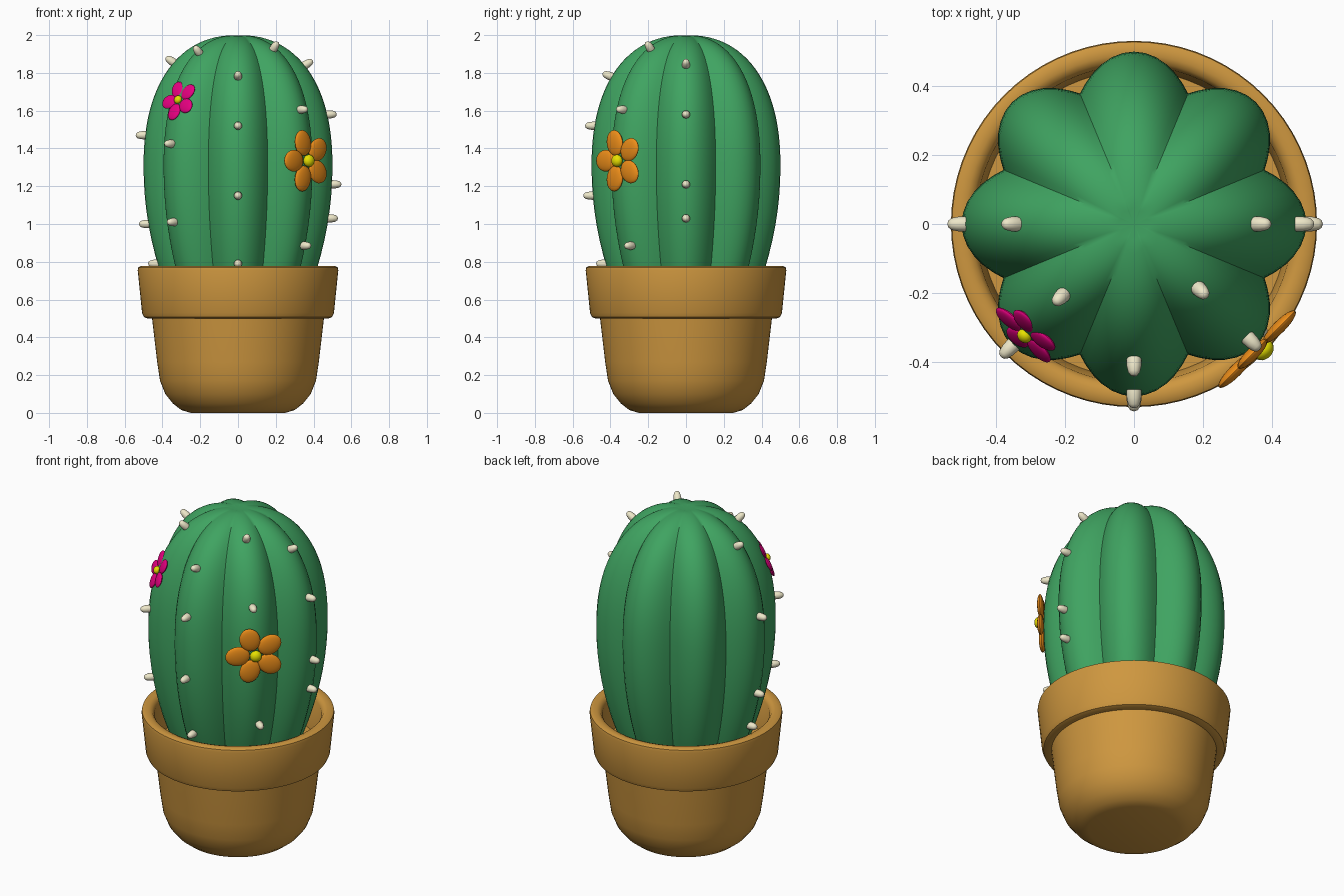
import bpy, bmesh
from math import sin, cos, pi, radians, degrees
from mathutils import Vector, Matrix

if "Cube" in bpy.data.objects:
    bpy.data.objects.remove(bpy.data.objects["Cube"])


def material(name, rgb):
    m = bpy.data.materials.new(name)
    m.diffuse_color = (*rgb, 1)
    m.use_nodes = True
    m.node_tree.nodes["Principled BSDF"].inputs["Base Color"].default_value = m.diffuse_color
    return m


GREEN = material("cactus_green", (0.05, 0.37, 0.12))
CLAY = material("clay", (0.62, 0.31, 0.05))
CREAM = material("cream", (0.85, 0.80, 0.58))
ORANGE = material("orange", (0.85, 0.27, 0.01))
PINK = material("pink", (0.80, 0.0, 0.22))
YELLOW = material("yellow", (0.80, 0.75, 0.0))


def finish(bm, name, mat, matrix=None, angle=40):
    bmesh.ops.recalc_face_normals(bm, faces=bm.faces)
    me = bpy.data.meshes.new(name)
    bm.to_mesh(me)
    bm.free()
    me.materials.append(mat)
    ob = bpy.data.objects.new(name, me)
    bpy.context.collection.objects.link(ob)
    if matrix:
        ob.matrix_world = matrix
    bpy.ops.object.select_all(action='DESELECT')
    ob.select_set(True)
    bpy.context.view_layer.objects.active = ob
    bpy.ops.object.shade_smooth_by_angle(angle=radians(angle))
    return ob


def lathe(name, profile, mat, sides, shape=lambda a: 1, matrix=None):
    """Stack rings from (radius, height) points; radius 0 makes a pole."""
    bm = bmesh.new()
    rings = []
    for r, z in profile:
        if r < 1e-4:
            rings.append([bm.verts.new((0, 0, z))] * sides)
        else:
            ring = []
            for i in range(sides):
                a = 2 * pi * i / sides
                k = r * shape(a)
                ring.append(bm.verts.new((k * cos(a), k * sin(a), z)))
            rings.append(ring)
    for lo, hi in zip(rings, rings[1:]):
        for i in range(sides):
            j = (i + 1) % sides
            bm.faces.new(list(dict.fromkeys((lo[i], lo[j], hi[j], hi[i]))))
    return finish(bm, name, mat, matrix)


def frame(pos, az, elev):
    """Local z points outward, local x to the viewer's right, local y up."""
    n = Vector((cos(az) * cos(elev), sin(az) * cos(elev), sin(elev)))
    u = Vector((0, 0, 1)).cross(n).normalized()
    v = n.cross(u)
    return Matrix.Translation(pos) @ Matrix((u, v, n)).transposed().to_4x4()


# Pot: rounded foot, tapering wall, thick rim, hollow top with a hidden floor
lathe("pot", [(0, 0), (0.25, 0), (0.30, 0.015), (0.345, 0.05), (0.385, 0.10), (0.413, 0.17),
              (0.428, 0.27), (0.455, 0.50), (0.48, 0.50), (0.498, 0.507), (0.508, 0.53),
              (0.531, 0.755), (0.528, 0.77), (0.515, 0.777), (0.49, 0.777), (0.472, 0.77),
              (0.46, 0.75), (0.445, 0.56), (0, 0.56)], CLAY, 72)


# Cactus body: eight sharp-grooved ribs on an egg-shaped profile
def body_radius(z):
    if z < 1.3:
        return 0.5 * (1 - 0.57 * (1.3 - z) ** 2)
    return 0.5 * (1 - ((z - 1.3) / 0.7) ** 2.3) ** (1 / 2.3)


profile = [(0, 0.52)] + [(body_radius(z), z) for z in (0.52 + 0.078 * i for i in range(10))]
for i in range(25):
    t = pi / 2 * i / 24
    profile.append((0.5 * max(cos(t), 0) ** (2 / 2.3), 1.3 + 0.7 * sin(t) ** (2 / 2.3)))
profile[-1] = (0, 1.99)
lathe("cactus_body", profile, GREEN, 96, lambda a: 0.82 + 0.18 * abs(cos(4 * a)))

# Spikes: short blunt pegs along five ribs (angle in degrees: heights)
SPIKES = {0: (1.84, 1.58, 1.21, 1.03), 180: (1.855, 1.47, 1.0, 0.79),
          270: (1.78, 1.52, 1.15, 0.79), 315: (1.925, 1.605), 320: (0.885,),
          225: (1.905, 1.425, 1.01)}
PEG = [(0, -0.03), (0.018, -0.02), (0.022, 0.0), (0.021, 0.02), (0.017, 0.038),
       (0.010, 0.047), (0, 0.05)]
for deg, heights in SPIKES.items():
    for n, z in enumerate(heights, 1):
        az = radians(deg)
        r = body_radius(z)
        elev = radians(50 * max(0, (z - 1.5) / 0.43) ** 2)
        lathe(f"spike_{deg}_{n}", PEG, CREAM, 12,
              matrix=frame((r * cos(az), r * sin(az), z), az, elev))


# Flowers: five flattened petals around a yellow centre
def flower(name, mat, pos, az, elev, size, start):
    base = frame(pos, radians(az), radians(elev))
    bm = bmesh.new()
    for i in range(5):
        m = (Matrix.Rotation(radians(start + 72 * i), 4, 'Z')
             @ Matrix.Translation((0.60 * size, 0, 0))
             @ Matrix.Diagonal((0.42 * size, 0.35 * size, 0.11 * size, 1)))
        bmesh.ops.create_uvsphere(bm, u_segments=20, v_segments=12, radius=1, matrix=m)
    finish(bm, name + "_petals", mat, base)
    bm = bmesh.new()
    m = (Matrix.Translation((0, 0, 0.09 * size))
         @ Matrix.Diagonal((0.2 * size, 0.2 * size, 0.16 * size, 1)))
    bmesh.ops.create_uvsphere(bm, u_segments=20, v_segments=12, radius=1, matrix=m)
    finish(bm, name + "_centre", YELLOW, base)


flower("orange_flower", ORANGE, (0.365, -0.355, 1.335), -45, 0, 0.165, 180)
flower("pink_flower", PINK, (-0.312, -0.318, 1.655), 228, 22, 0.112, -100)
